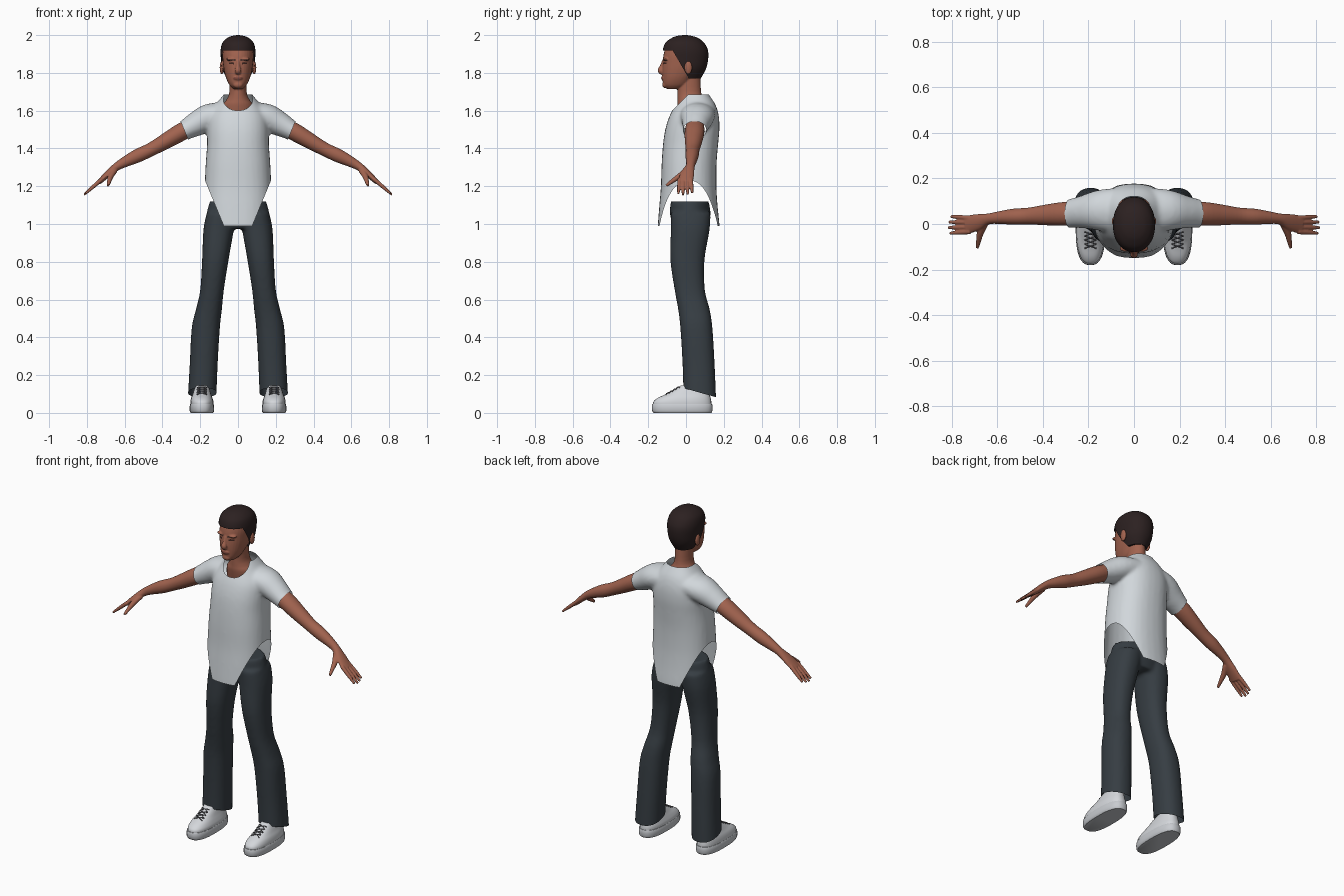
import bpy, bmesh, math
from mathutils import Vector, Matrix
from mathutils.bvhtree import BVHTree

if "Cube" in bpy.data.objects:
    bpy.data.objects.remove(bpy.data.objects["Cube"], do_unlink=True)

X, Y, Z = Vector((1, 0, 0)), Vector((0, 1, 0)), Vector((0, 0, 1))


def material(name, r, g, b):
    m = bpy.data.materials.new(name)
    m.use_nodes = True
    m.diffuse_color = (r, g, b, 1)
    shader = m.node_tree.nodes["Principled BSDF"]
    shader.inputs["Base Color"].default_value = (r, g, b, 1)
    shader.inputs["Roughness"].default_value = 0.8
    return m


skin = material("brown skin", 0.36, 0.125, 0.078)
hair_mat = material("dark hair", 0.025, 0.015, 0.015)
eye_mat = material("eye brown", 0.05, 0.02, 0.015)
lip_mat = material("lip brown", 0.22, 0.07, 0.05)
cloth = material("pale grey cloth", 0.64, 0.68, 0.71)
denim = material("dark denim", 0.037, 0.047, 0.056)
leather = material("white leather", 0.66, 0.68, 0.71)
rubber = material("white rubber", 0.58, 0.6, 0.63)
lace_mat = material("grey lace", 0.1, 0.1, 0.11)


def refine(rows, steps):
    """Smooth spline through rows of numbers."""
    rows = [Vector(r) for r in rows]
    out = []
    for i in range(len(rows) - 1):
        a, b, c, d = (rows[max(0, min(len(rows) - 1, i + k))] for k in (-1, 0, 1, 2))
        for s in range(steps):
            t = s / steps
            m, n = (c - a) / 2, (d - b) / 2
            out.append(b + m * t + (3 * (c - b) - 2 * m - n) * t ** 2
                       + (m + n - 2 * (c - b)) * t ** 3)
    return out + [rows[-1]]


def loft(bm, rows, side=Y, flat=False, power=2, steps=4, sides=32):
    """Tube through rows of x, y, z, radius along side, radius across."""
    rows = refine(rows, steps)
    points = [Vector(r[:3]) for r in rows]
    rings = []
    for i, r in enumerate(rows):
        t = points[min(i + 1, len(rows) - 1)] - points[max(i - 1, 0)]
        t = Z if flat else t.normalized()
        u = (side - t * side.dot(t)).normalized()
        w = t.cross(u)
        ring = []
        for k in range(sides):
            a = math.tau * k / sides
            c, s = (math.copysign(abs(f) ** (2 / power), f) for f in (math.cos(a), math.sin(a)))
            ring.append(bm.verts.new(points[i] + u * c * r[3] + w * s * r[4]))
        rings.append(ring)
    for lo, hi in zip(rings, rings[1:]):
        for k in range(sides):
            j = (k + 1) % sides
            bm.faces.new((lo[k], lo[j], hi[j], hi[k]))
    bm.faces.new(rings[0][::-1])
    bm.faces.new(rings[-1])


def stack(bm, rows, **options):
    """Upright loft through rows of z, x min, x max, y min, y max."""
    loft(bm, [((a + b) / 2, (c + d) / 2, z, (b - a) / 2, (d - c) / 2)
              for z, a, b, c, d in rows], side=X, flat=True, **options)


def even_stack(bm, rows, **options):
    stack(bm, [(z, -w, w, c, d) for z, w, c, d in rows], **options)


def blob(bm, centre, size):
    bmesh.ops.create_uvsphere(bm, u_segments=20, v_segments=12, radius=1,
                              matrix=Matrix.LocRotScale(Vector(centre), None, Vector(size)))


def cut(bm, point, normal, clear=True):
    bmesh.ops.bisect_plane(bm, geom=bm.verts[:] + bm.edges[:] + bm.faces[:],
                           plane_co=point, plane_no=normal, clear_outer=clear)


def part(name, bm, *mats, voxel=0, smooth=4, cuts=()):
    """Make an object; optionally fuse its volumes and trim open ends."""
    bmesh.ops.recalc_face_normals(bm, faces=bm.faces[:])
    me = bpy.data.meshes.new(name)
    bm.to_mesh(me)
    bm.free()
    ob = bpy.data.objects.new(name, me)
    bpy.context.scene.collection.objects.link(ob)
    if voxel:
        fuse = ob.modifiers.new("fuse", 'REMESH')
        fuse.mode, fuse.voxel_size = 'VOXEL', voxel
        soften = ob.modifiers.new("soften", 'SMOOTH')
        soften.factor, soften.iterations = 0.5, smooth
        graph = bpy.context.evaluated_depsgraph_get()
        me = bpy.data.meshes.new_from_object(ob.evaluated_get(graph))
        ob.modifiers.clear()
        ob.data = me
        me.name = name
    if cuts:
        bm = bmesh.new()
        bm.from_mesh(me)
        for point, normal in cuts:
            cut(bm, point, normal)
        bm.to_mesh(me)
        bm.free()
    me.materials.clear()
    for m in mats:
        me.materials.append(m)
    me.shade_smooth()
    me.set_sharp_from_angle(angle=math.radians(50))
    return ob


def mirrored(ob):
    me = ob.data.copy()
    me.transform(Matrix.Scale(-1, 4, X))
    me.flip_normals()
    twin = bpy.data.objects.new(ob.name.replace("left", "right"), me)
    bpy.context.scene.collection.objects.link(twin)


# Head and neck
bm = bmesh.new()
even_stack(bm, [(1.715, .025, -.1, -.03), (1.735, .045, -.12, .01), (1.77, .062, -.124, .04),
                (1.81, .073, -.126, .08), (1.85, .079, -.124, .1), (1.9, .082, -.118, .105),
                (1.95, .072, -.1, .085), (1.98, .04, -.06, .04)], power=2.2)
even_stack(bm, [(1.57, .09, -.035, .12), (1.63, .08, -.045, .105), (1.66, .06, -.045, .09),
                (1.7, .046, -.045, .08), (1.8, .045, -.045, .075)])
loft(bm, [(0, -.115, 1.865, .009, .012), (0, -.126, 1.835, .011, .012),
          (0, -.134, 1.812, .017, .016), (0, -.122, 1.797, .013, .01)], side=X)
blob(bm, (0, -.118, 1.772), (.026, .014, .013))
blob(bm, (0, -.11, 1.737), (.026, .016, .018))
for s in (-1, 1):
    blob(bm, (s * .035, -.106, 1.873), (.028, .016, .009))
    blob(bm, (s * .086, .012, 1.828), (.011, .021, .036))
head = part("head", bm, skin, hair_mat, eye_mat, lip_mat, voxel=.004, smooth=3)
for f in head.data.polygons:
    x, y, z = abs(f.center.x), f.center.y, f.center.z
    if y < -.06:
        if abs(z - 1.868) < .004 and .014 < x < .056:
            f.material_index = 1
        elif ((x - .034) / .015) ** 2 + ((z - 1.85) / .006) ** 2 < 1:
            f.material_index = 2
        elif (x / .025) ** 2 + ((z - 1.772) / .009) ** 2 < 1:
            f.material_index = 3

# Hair cap, trimmed away from the face
bm = bmesh.new()
even_stack(bm, [(1.77, .06, -.1, .078), (1.82, .083, -.115, .105), (1.87, .09, -.123, .117),
                (1.92, .092, -.123, .116), (1.96, .082, -.108, .095), (1.985, .057, -.075, .063),
                (1.996, .03, -.045, .03), (2, .006, -.015, .005)], power=2.15, steps=6, sides=48)
brow, temple = Vector((0, -.07, 1.918)), Vector((0, -.87, -.5))
cut(bm, brow, Z, clear=False)
cut(bm, brow, temple, clear=False)
face_area = [f for f in bm.faces if f.calc_center_median().z < brow.z
             and (f.calc_center_median() - brow).dot(temple) > 0]
bmesh.ops.delete(bm, geom=face_area, context='FACES')
part("hair", bm, hair_mat)

# Shirt: body and sleeves fused, then opened at hem, cuffs and neck
bm = bmesh.new()
even_stack(bm, [(.95, .188, -.151, .178), (1, .187, -.149, .177), (1.1, .183, -.141, .167),
                (1.2, .177, -.133, .161), (1.32, .171, -.129, .162), (1.42, .164, -.122, .17),
                (1.5, .163, -.11, .177), (1.57, .155, -.088, .174), (1.63, .12, -.057, .157),
                (1.68, .08, -.035, .125), (1.72, .055, 0, .1)], power=2.3)
for s in (-1, 1):
    loft(bm, [(s * .06, .06, 1.585, .1, .06), (s * .15, .06, 1.565, .09, .072),
              (s * .22, .053, 1.53, .073, .065), (s * .28, .046, 1.497, .063, .053),
              (s * .34, .04, 1.465, .06, .05)])
part("shirt", bm, cloth, voxel=.01, smooth=6, cuts=[
    ((0, 0, .99), -Z), ((.284, 0, 1.495), (.92, 0, -.38)), ((-.284, 0, 1.495), (-.92, 0, -.38)),
    ((0, -.068, 1.605), (0, -.7, .7)), ((0, 0, 1.685), Z)])

# Trousers: two legs and a seat, trimmed at sloping cuffs
bm = bmesh.new()
leg = [(1.06, .01, .165, -.08, .13), (.97, .022, .183, -.08, .125), (.81, .05, .19, -.083, .098),
       (.65, .075, .2, -.06, .1), (.55, .085, .222, -.042, .125), (.45, .096, .245, -.03, .14),
       (.25, .108, .256, -.018, .152), (.06, .115, .267, -.013, .16)]
stack(bm, leg, power=2.3)
stack(bm, [(z, -b, -a, c, d) for z, a, b, c, d in leg], power=2.3)
even_stack(bm, [(1.12, .15, -.08, .12), (1.05, .165, -.085, .13), (.975, .15, -.06, .11)])
part("trousers", bm, denim, voxel=.01, smooth=5, cuts=[((0, .07, .108), (0, -.27, -.96))])

# Arm and hand
bm = bmesh.new()
loft(bm, [(.2, .05, 1.54, .045, .045), (.3, .045, 1.487, .052, .047), (.38, .04, 1.44, .046, .042),
          (.46, .035, 1.395, .037, .036), (.53, .032, 1.362, .035, .036),
          (.59, .028, 1.333, .028, .029), (.64, .022, 1.305, .024, .022),
          (.685, .008, 1.268, .036, .018), (.735, -.004, 1.222, .041, .013)])
for k, reach in enumerate((.88, .97, 1, .93)):
    base = Vector((.72, .026 - .02 * k, 1.238))
    tip = base.lerp(Vector((.815, .034 - .025 * k, 1.155)), reach)
    loft(bm, [(*base, .011, .011), (*base.lerp(tip, .5), .01, .01), (*tip, .007, .006)])
loft(bm, [(.655, .005, 1.285, .018, .016), (.675, -.04, 1.25, .015, .014),
          (.682, -.075, 1.225, .011, .011), (.688, -.105, 1.203, .007, .007)], side=X)
arm = part("left_arm", bm, skin, voxel=.004, smooth=3)
mirrored(arm)

# Shoe sole
bm = bmesh.new()
stack(bm, [(0, .132, .25, -.172, .135), (.012, .126, .256, -.18, .14),
           (.042, .127, .255, -.18, .14), (.046, .131, .251, -.176, .136)], power=2.6, steps=2)
sole = part("left_sole", bm, rubber)

# Shoe upper
bm = bmesh.new()
stack(bm, [(.04, .13, .252, -.175, .135), (.06, .13, .252, -.172, .134),
           (.08, .136, .248, -.148, .13), (.1, .143, .24, -.105, .125),
           (.125, .15, .232, -.06, .12), (.146, .158, .225, -.025, .11)], power=2.5)
surface = BVHTree.FromBMesh(bm)
upper = part("left_shoe", bm, leather)

# Crossed laces laid on the shoe
bm = bmesh.new()
for k in range(4):
    for way in (-1, 1):
        path = []
        for j in range(7):
            t = j / 3 - 1
            start = Vector((.191 + way * t * .026, -.098 + .018 * k + .009 * t, .3))
            hit = surface.ray_cast(start, -Z)[0]
            path.append((*(hit + Z * .002), .003, .003))
        loft(bm, path, side=Y, steps=1, sides=6)
laces = part("left_laces", bm, lace_mat)
for ob in (sole, upper, laces):
    mirrored(ob)
